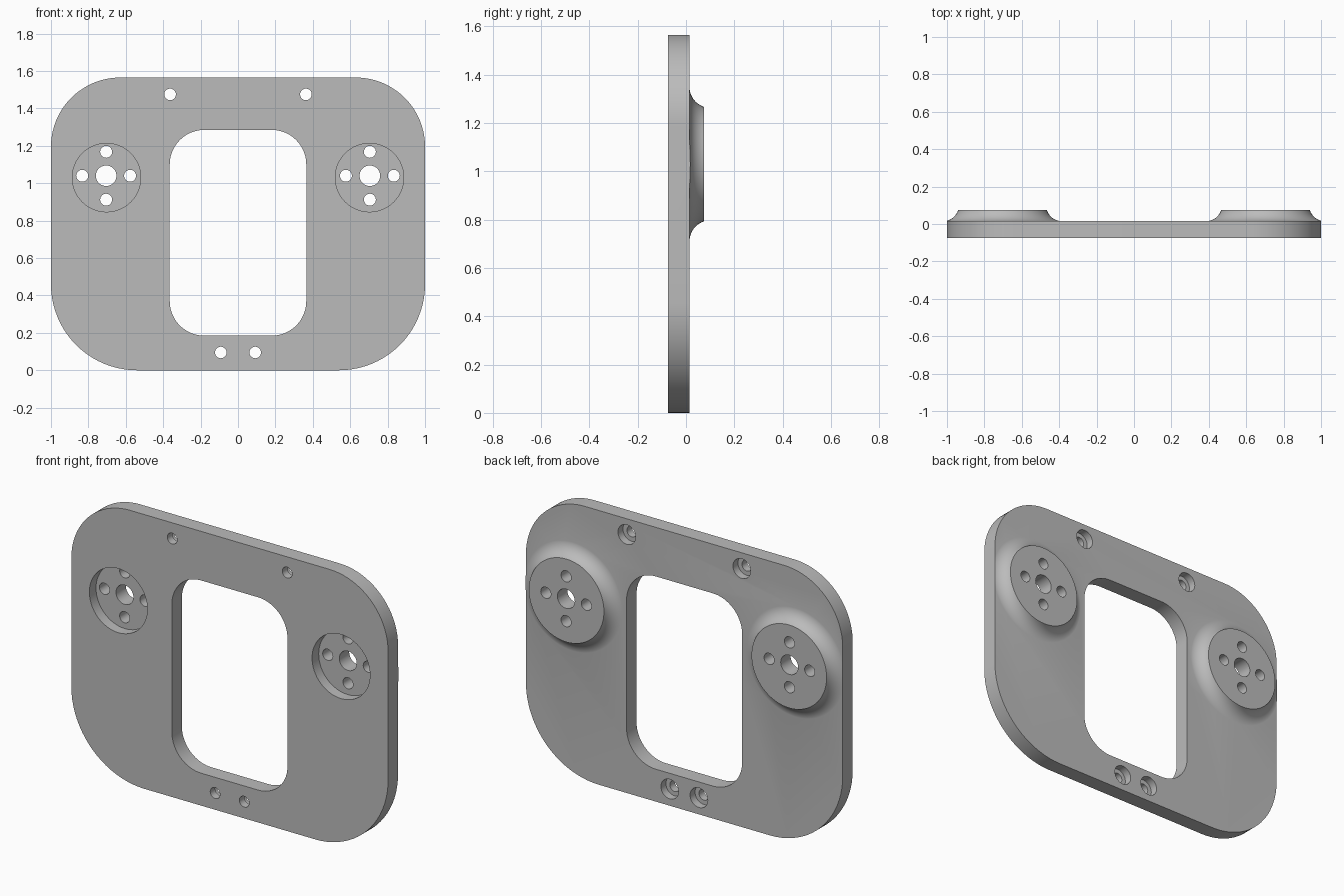
import bpy, bmesh, math
from mathutils import Vector

cube = bpy.data.objects.get("Cube")
if cube:
    bpy.data.objects.remove(cube, do_unlink=True)

FRONT, BACK, BOSS_TOP = -0.075, 0.015, 0.075
POCKET_FLOOR = -0.015
BOSS_X, BOSS_Z = 0.703, 1.03

grey = bpy.data.materials.new("plain grey")
grey.use_nodes = True
colour = (0.5, 0.5, 0.5, 1)
grey.diffuse_color = colour
grey.node_tree.nodes["Principled BSDF"].inputs["Base Color"].default_value = colour


def new_object(name, bm):
    bmesh.ops.recalc_face_normals(bm, faces=bm.faces)
    mesh = bpy.data.meshes.new(name)
    bm.to_mesh(mesh)
    bm.free()
    mesh.materials.append(grey)
    obj = bpy.data.objects.new(name, mesh)
    bpy.context.collection.objects.link(obj)
    return obj


def prism(name, points, y0, y1):
    """Extrude an (x, z) outline along y."""
    bm = bmesh.new()
    face = bm.faces.new([bm.verts.new((x, y0, z)) for x, z in points])
    out = bmesh.ops.extrude_face_region(bm, geom=[face])
    verts = [v for v in out["geom"] if isinstance(v, bmesh.types.BMVert)]
    bmesh.ops.translate(bm, verts=verts, vec=(0, y1 - y0, 0))
    return new_object(name, bm)


def rounded(half, z0, z1, r_low, r_high, steps=20):
    """Rounded rectangle with separate lower and upper corner radii."""
    corners = [(half - r_high, z1 - r_high, r_high, 0), (r_high - half, z1 - r_high, r_high, 1),
               (r_low - half, z0 + r_low, r_low, 2), (half - r_low, z0 + r_low, r_low, 3)]
    points = []
    for cx, cz, r, quarter in corners:
        for i in range(steps + 1):
            a = (quarter + i / steps) * math.pi / 2
            points.append((cx + r * math.cos(a), cz + r * math.sin(a)))
    return points


def circle(x, z, r, n=40):
    return [(x + r * math.cos(math.tau * i / n), z + r * math.sin(math.tau * i / n))
            for i in range(n)]


def lathe(name, profile, x, z, n=72):
    """Spin (radius, y) points about an axis along y."""
    bm = bmesh.new()
    rings = [[bm.verts.new((px, y, pz)) for px, pz in circle(x, z, r, n)] for r, y in profile]
    for a, b in zip(rings, rings[1:]):
        for i in range(n):
            j = (i + 1) % n
            bm.faces.new((a[i], a[j], b[j], b[i]))
    bm.faces.new(rings[0])
    bm.faces.new(rings[-1])
    return new_object(name, bm)


def combine(target, tool, operation):
    mod = target.modifiers.new(operation, 'BOOLEAN')
    mod.operation = operation
    mod.solver = 'EXACT'
    mod.object = tool
    bpy.context.view_layer.objects.active = target
    bpy.ops.object.modifier_apply(modifier=mod.name)
    bpy.data.objects.remove(tool, do_unlink=True)


# Oversized slab, trimmed to the outline once the bosses are on
plate = prism("mounting_plate", [(-1.3, -0.3), (1.3, -0.3), (1.3, 1.9), (-1.3, 1.9)], FRONT, BACK)

# Flared bosses on the back
R_TOP, R_OUT = 0.237, 0.32
rise, run = BOSS_TOP - BACK, R_OUT - R_TOP
fillet = (rise ** 2 + run ** 2) / (2 * rise)
sweep = math.asin(run / fillet)
flare = [(R_OUT - fillet * math.sin(sweep * i / 12),
          BACK - 0.0005 + fillet * (1 - math.cos(sweep * i / 12))) for i in range(13)]
for side in (-1, 1):
    boss = lathe("boss", [(R_OUT, -0.04)] + flare, side * BOSS_X, BOSS_Z)
    combine(plate, boss, 'UNION')

# Outer outline
combine(plate, prism("outline", rounded(1, 0, 1.565, 0.46, 0.37), -0.3, 0.3), 'INTERSECT')

# Central window
combine(plate, prism("window", rounded(0.365, 0.185, 1.285, 0.185, 0.185), -0.3, 0.3), 'DIFFERENCE')

for side in (-1, 1):
    # Front pocket, centre bore and four bolt holes in each boss
    x, z = side * 0.705, 1.04
    pocket = prism("pocket", circle(side * BOSS_X, BOSS_Z, 0.183, 64), -0.3, POCKET_FLOOR)
    combine(plate, pocket, 'DIFFERENCE')
    combine(plate, prism("bore", circle(x, z, 0.055), -0.28, 0.3), 'DIFFERENCE')
    for dx, dz in ((1, 0), (-1, 0), (0, 1), (0, -1)):
        hole = prism("bolt_hole", circle(x + 0.128 * dx, z + 0.128 * dz, 0.032, 28), -0.28, 0.3)
        combine(plate, hole, 'DIFFERENCE')
    # Screw holes, counterbored from the back
    for hx, hz in ((0.363, 1.475), (0.092, 0.095)):
        screw = lathe("screw_hole", [(0.031, -0.3), (0.031, -0.03), (0.056, -0.03), (0.056, 0.3)],
                      side * hx, hz, 32)
        combine(plate, screw, 'DIFFERENCE')

# Smooth curved walls, sharp rims
bpy.ops.object.select_all(action='DESELECT')
plate.select_set(True)
bpy.context.view_layer.objects.active = plate
bpy.ops.object.shade_smooth_by_angle(angle=math.radians(25))
